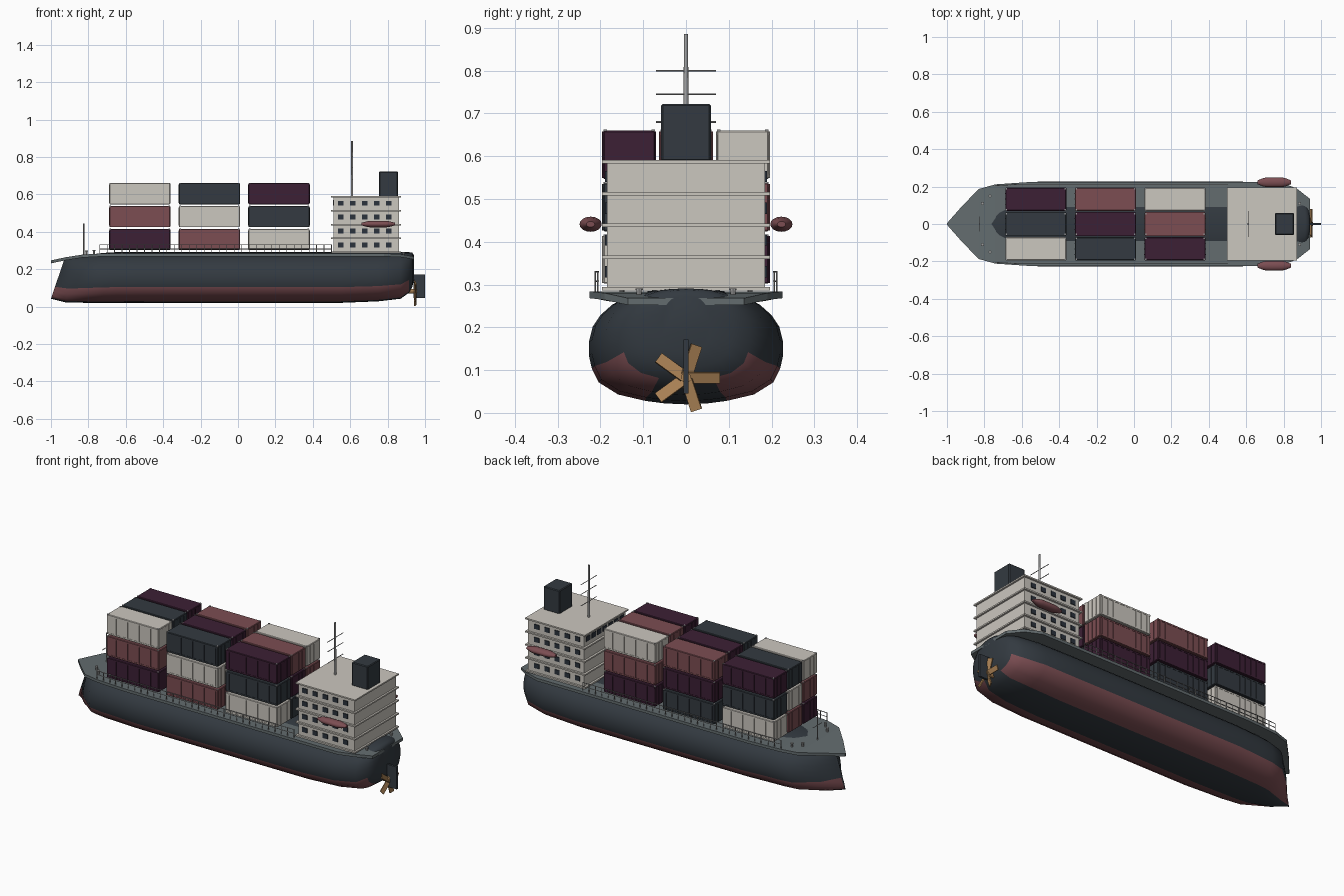
import bpy, bmesh, math
from mathutils import Matrix, Vector

if "Cube" in bpy.data.objects:
    bpy.data.objects.remove(bpy.data.objects["Cube"])


def mat(name, r, g, b):
    m = bpy.data.materials.new(name)
    m.diffuse_color = (r, g, b, 1)
    m.use_nodes = True
    m.node_tree.nodes["Principled BSDF"].inputs["Base Color"].default_value = m.diffuse_color
    return m


SLATE = mat("slate", .033, .042, .052)
RED = mat("dull_red", .20, .075, .085)
PURPLE = mat("dark_purple", .045, .014, .035)
WHITE = mat("off_white", .60, .57, .52)
DECK = mat("deck_grey", .125, .150, .158)
METAL = mat("metal_grey", .36, .36, .36)
BRONZE = mat("bronze", .40, .22, .09)
GLASS = mat("window_dark", .024, .032, .045)


def finish(name, bm, *mats, smooth=None):
    bmesh.ops.recalc_face_normals(bm, faces=bm.faces)
    me = bpy.data.meshes.new(name)
    bm.to_mesh(me)
    bm.free()
    ob = bpy.data.objects.new(name, me)
    bpy.context.collection.objects.link(ob)
    for m in mats:
        me.materials.append(m)
    if smooth:
        bpy.ops.object.select_all(action='DESELECT')
        ob.select_set(True)
        bpy.context.view_layer.objects.active = ob
        bpy.ops.object.shade_smooth_by_angle(angle=math.radians(smooth))
    return ob


def box(bm, x0, x1, y0, y1, z0, z1, pre=Matrix()):
    m = Matrix.Translation(((x0 + x1) / 2, (y0 + y1) / 2, (z0 + z1) / 2))
    m = pre @ m @ Matrix.Diagonal((x1 - x0, y1 - y0, z1 - z0, 1))
    bmesh.ops.create_cube(bm, size=1, matrix=m)


def rod(bm, a, b, r, seg=8, r2=None):
    a, b = Vector(a), Vector(b)
    d = b - a
    m = Matrix.Translation((a + b) / 2) @ d.to_track_quat('Z', 'Y').to_matrix().to_4x4()
    bmesh.ops.create_cone(bm, cap_ends=True, segments=seg, radius1=r,
                          radius2=r if r2 is None else r2, depth=d.length, matrix=m)


# Hull: one round section lofted through stations (x, width, bottom, top, rake)
half = [(0, 0), (.22, .008), (.42, .03), (.7, .085), (.9, .19), (.97, .31), (1, .42), (1, .54),
        (.96, .67), (.88, .77), (.76, .86), (.6, .93), (.4, .975), (.2, .993), (0, 1)]
ring = half + [(-y, t) for y, t in half[-2:0:-1]]
stations = [(-1, .03, .042, .248, .07), (-.92, .42, .022, .262, .035),
            (-.80, .85, .02, .277, 0), (-.72, .93, .02, .287, 0), (-.65, .95, .02, .291, 0),
            (-.5, 1, .02, .291, 0), (.55, 1, .02, .291, 0), (.75, .97, .028, .291, 0),
            (.87, .84, .042, .291, 0), (.915, .66, .075, .291, 0), (.932, .48, .105, .288, 0),
            (.94, .25, .14, .275, 0)]
bm = bmesh.new()
loops = [[bm.verts.new((x + rake * t, .227 * w * y, zb + (zt - zb) * t)) for y, t in ring]
         for x, w, zb, zt, rake in stations]
n = len(ring)
for i, (a, b) in enumerate(zip(loops, loops[1:])):
    for j in range(n):
        k = (j + 1) % n
        f = bm.faces.new((a[j], a[k], b[k], b[j]))
        # red bilge band, stopping short of the rounded stern
        f.material_index = 1 if i < 9 and min(j, n - 1 - j) in (2, 3, 4) else 0
bm.faces.new(loops[0])
bm.faces.new(loops[-1])
finish("hull", bm, SLATE, RED, smooth=60)

# Deck: thin plate following the outline, dropping at bow and stern
outline = [(-1, .004, .247), (-.92, .095, .264), (-.83, .187, .278), (-.74, .212, .283),
           (-.55, .225, .284), (.78, .225, .284), (.87, .19, .280), (.94, .135, .268)]
bm = bmesh.new()
rows = [[bm.verts.new((x, s * y, z + dz)) for s, dz in ((1, 0), (-1, 0), (-1, -.016), (1, -.016))]
        for x, y, z in outline]
for a, b in zip(rows, rows[1:]):
    for j in range(4):
        bm.faces.new((a[j], a[(j + 1) % 4], b[(j + 1) % 4], b[j]))
bm.faces.new(rows[0])
bm.faces.new(rows[-1])
finish("deck", bm, DECK)

# Containers: three bays, three columns, three tiers, colours cycling
colours = [PURPLE, RED, WHITE, SLATE]
castings = bmesh.new()
for bay, x0 in enumerate((-.688, -.316, .056)):
    for col in range(3):
        yc = (col - 1) * .133
        for tier in range(3):
            z0 = .302 + tier * .1225
            x1, z1 = x0 + .326, z0 + .113
            bm = bmesh.new()
            box(bm, x0, x1, yc - .061, yc + .061, z0, z1)
            bmesh.ops.bevel(bm, geom=bm.edges[:], offset=.003, segments=1, affect='EDGES')
            for s in (-1, 1):  # side ribs and frames
                y = yc + s * .061
                for i in range(9):
                    xr = x0 + .02 + i * .036
                    box(bm, xr - .005, xr + .005, y - .002, y + .002, z0 + .008, z1 - .008)
                for z in (z0 + .006, z1 - .006):
                    box(bm, x0 + .003, x1 - .003, y - .002, y + .002, z - .004, z + .004)
                for x in (x0 + .006, x1 - .006):  # corner castings on top
                    box(castings, x - .004, x + .004, yc + s * .056 - .004,
                        yc + s * .056 + .004, z1 - .004, z1 + .002)
            for x in (x0, x1):  # door bars
                for y in (yc - .03, yc, yc + .03):
                    box(bm, x - .002, x + .002, y - .002, y + .002, z0 + .008, z1 - .008)
            finish(f"container_{bay}_{col}_{tier}", bm, colours[(bay + col + tier) % 4])
finish("container_castings", castings, METAL)

# Deck house: four storeys with overhanging slabs
bm = bmesh.new()
for i in range(4):
    z = .290 + i * .0742
    box(bm, .51, .862, -.185, .185, z, z + .0742)
for i in range(5):
    z = .290 + i * .0742
    box(bm, .498, .872, -.196, .196, z - .004, z + .004)
finish("deck_house", bm, WHITE)

# Windows on both sides and along the bridge front
bm = bmesh.new()
for i in range(4):
    zc = .290 + i * .0742 + .04
    for k in range(5):
        xc = .55 + k * .064
        for s in (-1, 1):
            y = s * .186
            box(bm, xc - .015, xc + .015, y - .003, y + .003, zc - .013, zc + .013)
for k in range(7):
    yc = (k - 3) * .05
    box(bm, .507, .513, yc - .018, yc + .018, .541, .569)
finish("windows", bm, GLASS)

# Funnel
bm = bmesh.new()
box(bm, .754, .855, -.058, .058, .588, .722)
bmesh.ops.bevel(bm, geom=bm.edges[:], offset=.004, segments=1, affect='EDGES')
finish("funnel", bm, SLATE)

# Main mast with crossbars
bm = bmesh.new()
rod(bm, (.61, 0, .588), (.61, 0, .886), .006, 12, .005)
finish("mast", bm, METAL, smooth=40)
bm = bmesh.new()
for z in (.68, .745, .80):
    rod(bm, (.61, -.07, z), (.61, .07, z), .002, 6)
finish("mast_crossbars", bm, METAL)

# Lifeboats hung either side
for s, side in ((-1, "front"), (1, "back")):
    bm = bmesh.new()
    prof = [(.66, .010), (.69, .022), (.71, .026), (.79, .026), (.81, .022), (.84, .010)]
    rr = [[bm.verts.new((x, s * .223 + r * math.cos(a * math.pi / 8),
                         .441 + r * .68 * math.sin(a * math.pi / 8))) for a in range(16)]
          for x, r in prof]
    for a, b in zip(rr, rr[1:]):
        for j in range(16):
            bm.faces.new((a[j], a[(j + 1) % 16], b[(j + 1) % 16], b[j]))
    bm.faces.new(rr[0])
    bm.faces.new(rr[-1])
    finish(f"lifeboat_{side}", bm, RED, smooth=50)

# Side rails
bm = bmesh.new()
for s in (-1, 1):
    y = s * .212
    for z in (.308, .330):
        rod(bm, (-.74, s * .205, z), (-.62, y, z), .002, 6)
        rod(bm, (-.62, y, z), (.50, y, z), .002, 6)
    for i in range(32):
        x = -.74 + i * .04
        yy = y if x > -.63 else s * .206
        rod(bm, (x, yy, .28), (x, yy, .331), .002, 6)
finish("rails", bm, METAL)

# Foremast, bow posts and mooring bollards
bm = bmesh.new()
rod(bm, (-.825, 0, .26), (-.825, 0, .443), .003)
rod(bm, (-.825, -.04, .36), (-.825, .04, .36), .002, 6)
finish("foremast", bm, METAL)
bm = bmesh.new()
for s in (-1, 1):
    for x, y, z in ((-.81, .11, .275), (-.77, .15, .278), (.885, .11, .266)):
        rod(bm, (x, s * y, z - .01), (x, s * y, z + .022), .006)
        rod(bm, (x, s * y, z + .020), (x, s * y, z + .025), .008)
finish("bollards", bm, METAL, smooth=40)

# Propeller: hub and five pitched blades
bm = bmesh.new()
rod(bm, (.90, 0, .082), (.958, 0, .082), .012, 12)
for i in range(5):
    m = (Matrix.Translation((.948, 0, .082)) @ Matrix.Rotation(math.radians(72 * i - 90), 4, 'X')
         @ Matrix.Rotation(math.radians(20), 4, 'Z'))
    box(bm, -.003, .003, -.0135, .0135, .005, .08, m)
finish("propeller", bm, BRONZE)

# Rudder
bm = bmesh.new()
box(bm, .938, 1.0, -.006, .006, .045, .172)
finish("rudder", bm, SLATE)
